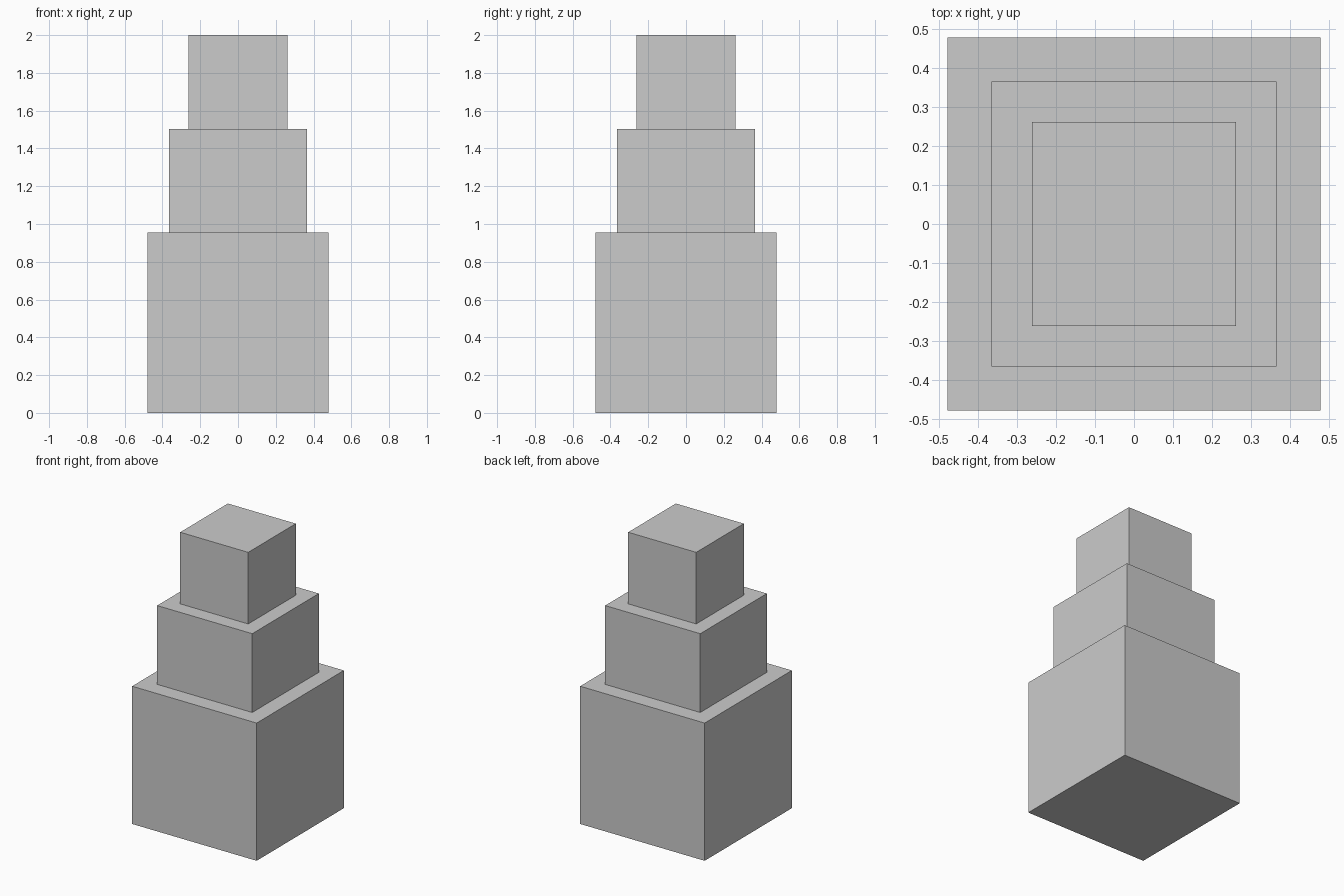
import bpy

if "Cube" in bpy.data.objects:
    bpy.data.objects.remove(bpy.data.objects["Cube"])


def block(name, width, z0, z1):
    bpy.ops.mesh.primitive_cube_add(size=1, location=(0, 0, (z0 + z1) / 2))
    ob = bpy.context.object
    ob.name = name
    ob.scale = (width, width, z1 - z0)
    bpy.ops.object.transform_apply(location=False, rotation=False, scale=True)
    return ob


# Three stacked square blocks, each narrower than the one below
tiers = [
    ("base_block", 0.956, 0.0, 0.956),
    ("middle_block", 0.73, 0.956, 1.503),
    ("top_block", 0.522, 1.503, 2.0),
]
for tier in tiers:
    block(*tier)
